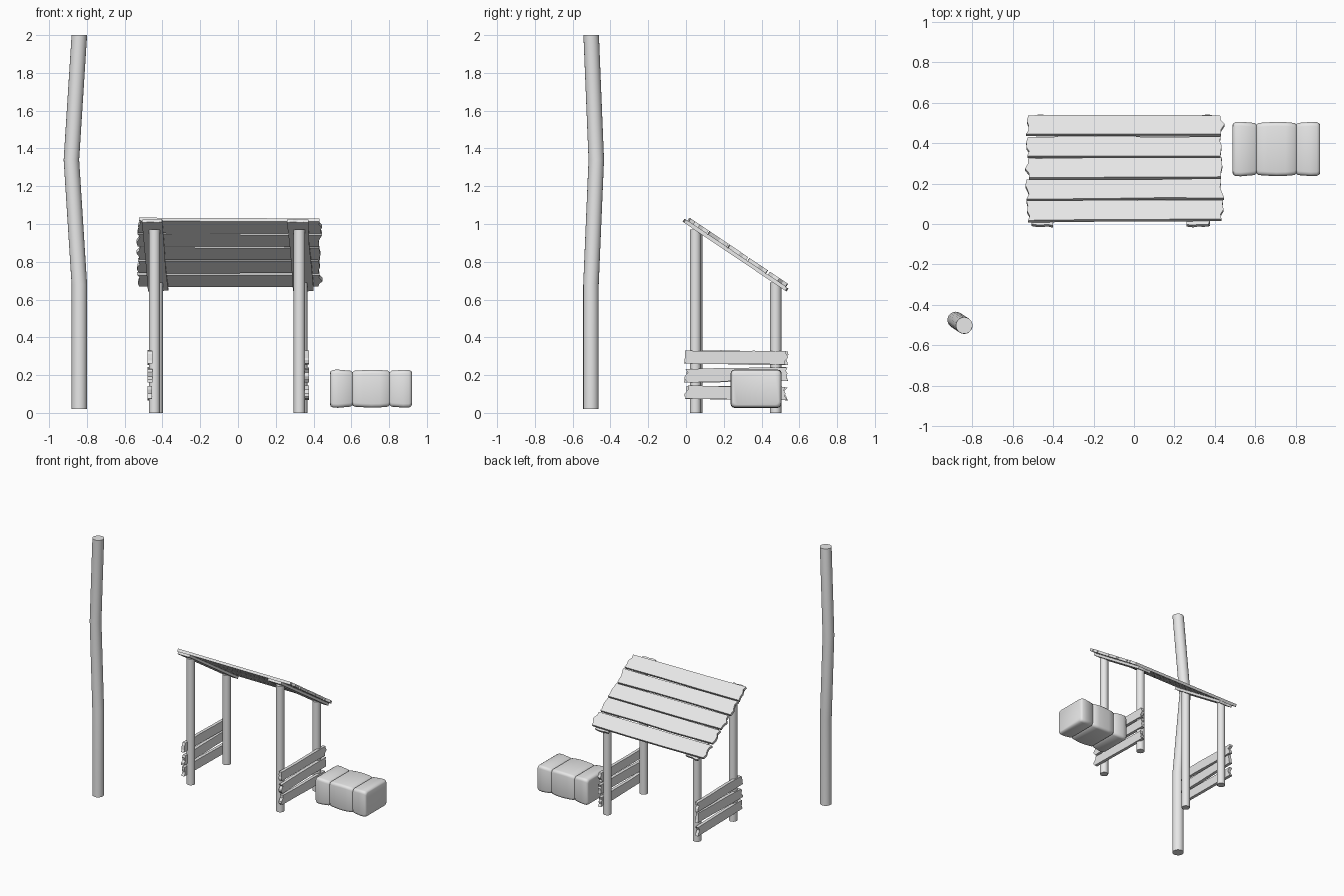
import bpy, bmesh, math, random
from mathutils import Matrix, Vector

random.seed(7)
cube = bpy.data.objects.get("Cube")
if cube:
    bpy.data.objects.remove(cube)

grey = bpy.data.materials.new("plain grey")
grey.use_nodes = True
grey.diffuse_color = (0.8, 0.8, 0.8, 1)
grey.node_tree.nodes["Principled BSDF"].inputs["Base Color"].default_value = (0.8, 0.8, 0.8, 1)


def finish(name, bm, smooth_angle=None):
    bmesh.ops.recalc_face_normals(bm, faces=bm.faces)
    mesh = bpy.data.meshes.new(name)
    bm.to_mesh(mesh)
    bm.free()
    mesh.materials.append(grey)
    if smooth_angle:
        for p in mesh.polygons:
            p.use_smooth = True
        mesh.set_sharp_from_angle(angle=math.radians(smooth_angle))
    obj = bpy.data.objects.new(name, mesh)
    bpy.context.collection.objects.link(obj)
    return obj


def loft(name, rings, smooth_angle):
    """Skin a list of equal-sized point rings and cap both ends."""
    bm = bmesh.new()
    loops = [[bm.verts.new(p) for p in ring] for ring in rings]
    n = len(loops[0])
    for a, b in zip(loops, loops[1:]):
        for i in range(n):
            j = (i + 1) % n
            bm.faces.new((a[i], a[j], b[j], b[i]))
    bm.faces.new(loops[0])
    bm.faces.new(loops[-1])
    return finish(name, bm, smooth_angle)


def log(name, path, radius, sides=16):
    def ring(c):
        angles = [math.tau * i / sides for i in range(sides)]
        return [Vector(c) + Vector((math.cos(a), math.sin(a), 0)) * radius for a in angles]
    return loft(name, [ring(c) for c in path], 40)


def jitter(amount):
    return random.uniform(-amount, amount)


def plank(name, length, width, thickness, matrix, ragged=0.012, waver=0.003):
    """Flat board along local x with splintered ends and wavering long edges."""
    h, w = length / 2, width / 2
    steps = (-1, -0.45, 0.1, 0.55, 1)
    outline = [(h + jitter(ragged), w * s + jitter(waver)) for s in steps]
    outline += [(h * s, w + jitter(waver)) for s in (0.35, -0.3)]
    outline += [(-h + jitter(ragged), -w * s + jitter(waver)) for s in steps]
    outline += [(h * s, -w + jitter(waver)) for s in (-0.3, 0.35)]
    bm = bmesh.new()
    base = bm.faces.new([bm.verts.new((x, y, -thickness / 2)) for x, y in outline])
    ext = bmesh.ops.extrude_face_region(bm, geom=[base])
    top = [v for v in ext["geom"] if isinstance(v, bmesh.types.BMVert)]
    bmesh.ops.translate(bm, verts=top, vec=(0, 0, thickness))
    bmesh.ops.transform(bm, matrix=matrix, verts=bm.verts)
    return finish(name, bm)


# Tall crooked pole
log("crooked_pole", [(-0.84, -0.503, 0.02), (-0.84, -0.503, 0.68),
                     (-0.882, -0.475, 1.34), (-0.84, -0.502, 2.0)], 0.041, 20)

# Shelter posts
for side, fx, bx, fy in (("left", 0.325, 0.338, 0.05), ("right", -0.442, -0.427, 0.058)):
    log("front_post_" + side, [(fx, fy, 0), (fx, fy, 0.97)], 0.03)
    log("back_post_" + side, [(bx, 0.475, 0), (bx, 0.475, 0.69)], 0.03)

# Sloping roof: local y runs down the slope, local z points out of the roof
roof = Matrix.Translation((0, 0.021, 1.032)) @ Matrix.Rotation(math.radians(-33.9), 4, 'X')
for side, x in (("left", 0.33), ("right", -0.44)):
    m = roof @ Matrix.Translation((x, 0.311, -0.029)) @ Matrix.Rotation(math.radians(87.4), 4, 'Z')
    plank("rafter_" + side, 0.655, 0.108, 0.019, m, 0.006)

pitch = 0.127
for i in range(5):
    m = (roof @ Matrix.Translation((-0.045, 0.058 + i * pitch, -0.01))
         @ Matrix.Rotation(jitter(0.008), 4, 'Z'))
    plank(f"roof_plank_{i + 1}", 0.965, 0.114, 0.02, m)

# Low side walls: local x runs along y, local y runs up
upright = Matrix(((0, 0, 1, 0), (1, 0, 0, 0), (0, 1, 0, 0), (0, 0, 0, 1)))
for side, x in (("left", 0.363), ("right", -0.467)):
    for i, (z, tilt) in enumerate(((0.105, -0.012), (0.201, 0.015), (0.293, -0.01))):
        m = (Matrix.Translation((x + jitter(0.002), 0.265, z)) @ upright
             @ Matrix.Rotation(tilt, 4, 'Z'))
        plank(f"wall_plank_{side}_{i + 1}", 0.53, 0.07, 0.024, m)


# Tied bale: rounded cross-sections along x, pinched at the two ties
def bale_ring(x, inset, corner=0.02):
    hy, hz = 0.135 - inset, 0.101 - inset
    ring = []
    for quarter, (sy, sz) in enumerate(((1, 1), (-1, 1), (-1, -1), (1, -1))):
        for k in range(4):
            a = math.pi / 2 * (quarter + k / 3)
            ring.append((x, 0.371 + sy * (hy - corner) + corner * math.cos(a),
                         0.128 + sz * (hz - corner) + corner * math.sin(a)))
    return ring


stations = [(0.488, 0.016), (0.491, 0.008), (0.503, 0.001), (0.53, 0), (0.596, 0.006),
            (0.606, 0.014), (0.616, 0.006), (0.66, 0.003), (0.705, 0.001), (0.75, 0.002),
            (0.794, 0.006), (0.803, 0.014), (0.812, 0.006), (0.875, 0.001), (0.905, 0.002),
            (0.917, 0.008), (0.921, 0.016)]
loft("tied_bale", [bale_ring(x, inset) for x, inset in stations], 50)
